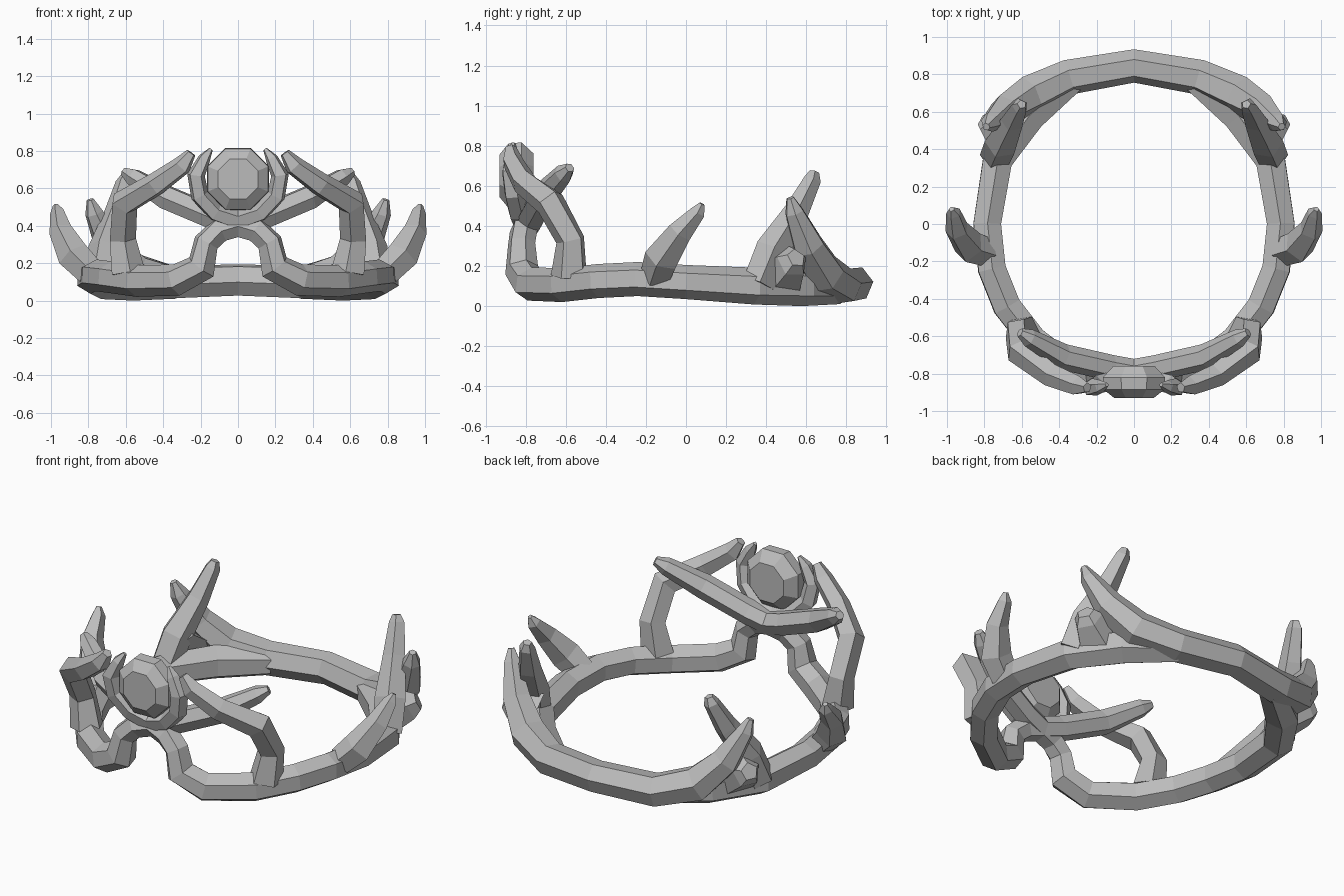
import bpy
import bmesh
import math
from mathutils import Vector

cube = bpy.data.objects.get("Cube")
if cube:
    bpy.data.objects.remove(cube, do_unlink=True)

# Single stone-grey material
GREY = (0.5, 0.5, 0.5, 1)
grey = bpy.data.materials.new("stone grey")
grey.use_nodes = True
grey.diffuse_color = GREY
grey.node_tree.nodes["Principled BSDF"].inputs["Base Color"].default_value = GREY


def finish(name, bm, mirror):
    bmesh.ops.recalc_face_normals(bm, faces=bm.faces)
    mesh = bpy.data.meshes.new(name)
    bm.to_mesh(mesh)
    bm.free()
    mesh.materials.append(grey)
    obj = bpy.data.objects.new(name, mesh)
    bpy.context.collection.objects.link(obj)
    if mirror:
        mod = obj.modifiers.new("other side", "MIRROR")
        mod.use_mirror_merge = False


def skin(bm, rings):
    """Bridge successive vertex rings and cap both ends."""
    n = len(rings[0])
    for a, b in zip(rings, rings[1:]):
        for i in range(n):
            j = (i + 1) % n
            bm.faces.new((a[i], a[j], b[j], b[i]))
    bm.faces.new(rings[0])
    bm.faces.new(rings[-1])


def branch(name, path, sides=6, mirror=True):
    """Faceted tube along (x, y, z, radius) points."""
    pts = [Vector(p[:3]) for p in path]
    bm = bmesh.new()
    rings = []
    up = Vector((0, 0, 1))
    for i, p in enumerate(pts):
        before = (p - pts[i - 1]).normalized() if i else Vector()
        after = (pts[i + 1] - p).normalized() if i + 1 < len(pts) else Vector()
        t = (before + after).normalized()
        up = (up - t * up.dot(t)).normalized()
        side = t.cross(up)
        ring = []
        for k in range(sides):
            a = math.tau * k / sides
            ring.append(bm.verts.new(p + (up * math.cos(a) + side * math.sin(a)) * path[i][3]))
        rings.append(ring)
    skin(bm, rings)
    finish(name, bm, mirror)


# Back band, rising into a thorn at each end
half = [(0.35, 0.785, 0.10, 0.095), (0.56, 0.69, 0.16, 0.105), (0.69, 0.61, 0.30, 0.085),
        (0.77, 0.54, 0.47, 0.05), (0.79, 0.52, 0.54, 0.02)]
other = [(-x, y, z, r) for x, y, z, r in reversed(half)]
branch("back_band", other + [(0, 0.845, 0.11, 0.09)] + half, mirror=False)

# Side band, curling up at the front and crossing behind the gem
branch("side_band", [
    (0.33, 0.77, 0.09, 0.08), (0.56, 0.58, 0.10, 0.10), (0.73, 0.34, 0.10, 0.092),
    (0.785, 0.0, 0.12, 0.085), (0.76, -0.24, 0.135, 0.085), (0.68, -0.44, 0.125, 0.085),
    (0.54, -0.62, 0.105, 0.085), (0.33, -0.78, 0.11, 0.085), (0.195, -0.82, 0.18, 0.085),
    (0.17, -0.82, 0.31, 0.07), (0.10, -0.81, 0.375, 0.07), (-0.12, -0.77, 0.44, 0.07),
    (-0.38, -0.71, 0.55, 0.07), (-0.56, -0.61, 0.66, 0.05), (-0.61, -0.58, 0.69, 0.025)])

# Front branch arching toward the gem
branch("front_branch", [
    (0.59, -0.58, 0.15, 0.095), (0.62, -0.575, 0.33, 0.075), (0.61, -0.68, 0.52, 0.078),
    (0.44, -0.81, 0.62, 0.065), (0.30, -0.865, 0.72, 0.055), (0.25, -0.875, 0.79, 0.028)], 5)

# Claws cradling the gem
branch("gem_claw", [
    (0.0, -0.82, 0.43, 0.055), (0.12, -0.84, 0.47, 0.052), (0.205, -0.86, 0.56, 0.052),
    (0.225, -0.875, 0.67, 0.05), (0.18, -0.87, 0.76, 0.035), (0.145, -0.86, 0.81, 0.012)], 5)

# Side thorns
branch("side_thorn", [
    (0.79, -0.15, 0.15, 0.08), (0.88, -0.12, 0.24, 0.09), (0.945, -0.03, 0.37, 0.065),
    (0.965, 0.06, 0.47, 0.04), (0.975, 0.08, 0.51, 0.015)], 5)

# Tall inward-leaning back thorn and the short stub beside it
branch("back_thorn", [
    (0.74, 0.36, 0.11, 0.085), (0.71, 0.43, 0.28, 0.09), (0.65, 0.55, 0.47, 0.065),
    (0.61, 0.63, 0.63, 0.045), (0.60, 0.64, 0.67, 0.025)], 5)
branch("back_stub", [
    (0.66, 0.48, 0.17, 0.13), (0.77, 0.53, 0.22, 0.085), (0.805, 0.55, 0.24, 0.05)], 5)

# Faceted gem turned about the front-to-back axis
bm = bmesh.new()
rings = []
for y, r in [(-0.93, 0.115), (-0.885, 0.175), (-0.82, 0.18), (-0.76, 0.12)]:
    ring = []
    for k in range(8):
        a = math.tau * (k + 0.5) / 8
        ring.append(bm.verts.new((r * math.cos(a), y, 0.65 + r * math.sin(a))))
    rings.append(ring)
skin(bm, rings)
finish("gem", bm, False)
